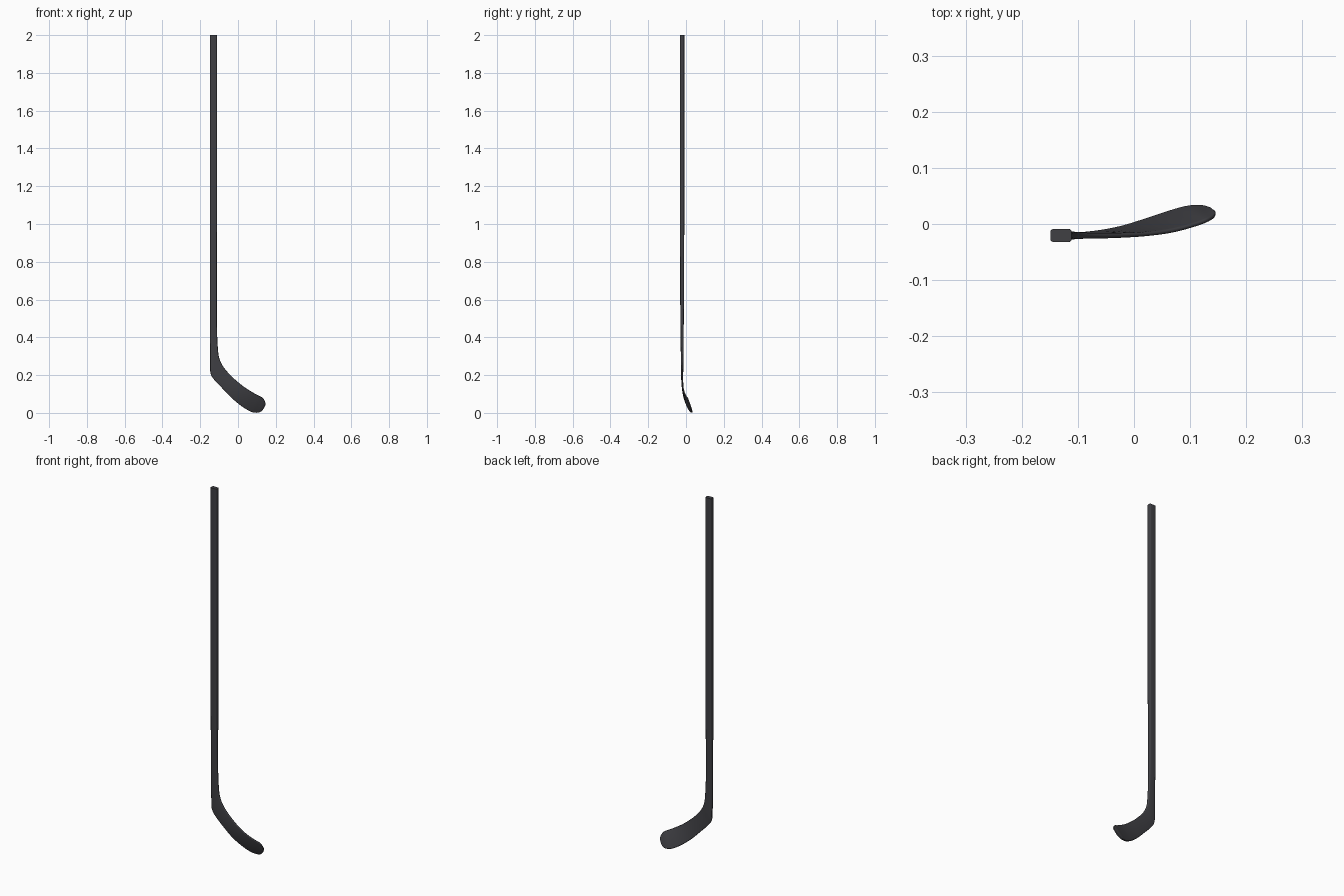
import bpy, bmesh, math
from mathutils import Vector

if "Cube" in bpy.data.objects:
    bpy.data.objects.remove(bpy.data.objects["Cube"])

# Stations from butt to toe: lower/heel edge xyz, upper/inner edge xyz, thickness
S = [
    ((-.149, -.0205, 2.0), (-.111, -.0205, 2.0), .023),
    ((-.149, -.0205, 1.2), (-.111, -.0205, 1.2), .023),
    ((-.149, -.0205, .65), (-.112, -.0205, .65), .021),
    ((-.149, -.0205, .42), (-.111, -.0205, .44), .016),
    ((-.148, -.0205, .28), (-.105, -.0205, .325), .014),
    ((-.146, -.0205, .213), (-.095, -.0205, .278), .012),
    ((-.128, -.0205, .178), (-.071, -.0210, .235), .010),
    ((-.083, -.0175, .130), (-.027, -.0205, .187), .009),
    ((-.030, -.0080, .076), (.025, -.0180, .143), .008),
    ((.020, .0070, .035), (.070, -.0120, .113), .008),
    ((.065, .0220, .008), (.108, -.0020, .092), .008),
    ((.096, .0300, .001), (.130, .0060, .080), .008),
    ((.119, .0315, .006), (.141, .0120, .065), .007),
    ((.134, .0285, .021), (.145, .0180, .052), .006),
    ((.141, .0250, .034), (.145, .0220, .043), .003),
]
STEPS = 5


def spline(rows, steps):
    """Catmull-Rom interpolation of equal-length number rows."""
    out = []
    for i in range(len(rows) - 1):
        a, b = rows[max(i - 1, 0)], rows[i]
        c, d = rows[i + 1], rows[min(i + 2, len(rows) - 1)]
        for k in range(steps):
            t = k / steps
            out.append([.5 * (2 * q + (r - p) * t + (2 * p - 5 * q + 4 * r - s) * t * t
                              + (3 * q - p - 3 * r + s) * t ** 3)
                        for p, q, r, s in zip(a, b, c, d)])
    return out + [rows[-1]]


def rounded_rect(w, h):
    """Cross-section with rounded corners; thin sections get fully round edges."""
    r = min(.0055, h * .48, w * .48)
    pts = []
    for q, (sx, sy) in enumerate(((1, 1), (-1, 1), (-1, -1), (1, -1))):
        for k in range(5):
            a = math.pi / 2 * (q + k / 4)
            pts.append((sx * (w / 2 - r) + r * math.cos(a), sy * (h / 2 - r) + r * math.sin(a)))
    return pts


rows = spline([[*lo, *up, t] for lo, up, t in S], STEPS)
mids = [(Vector(r[:3]) + Vector(r[3:6])) / 2 for r in rows]

# Shaft and curved blade as one continuous loft
bm = bmesh.new()
rings = []
for i, r in enumerate(rows):
    across = Vector(r[3:6]) - Vector(r[:3])
    width = across.length
    across.normalize()
    tangent = mids[min(i + 1, len(mids) - 1)] - mids[max(i - 1, 0)]
    normal = tangent.cross(across).normalized()
    rings.append([bm.verts.new(mids[i] + across * u + normal * v)
                  for u, v in rounded_rect(width, r[6])])
n = len(rings[0])
for a, b in zip(rings, rings[1:]):
    for k in range(n):
        bm.faces.new((a[k], a[(k + 1) % n], b[(k + 1) % n], b[k]))
bm.faces.new(rings[0])
bm.faces.new(rings[-1])
bmesh.ops.recalc_face_normals(bm, faces=bm.faces[:])

mesh = bpy.data.meshes.new("hockey_stick")
bm.to_mesh(mesh)
bm.free()
stick = bpy.data.objects.new("hockey_stick", mesh)
bpy.context.collection.objects.link(stick)

# Dark carbon finish
mat = bpy.data.materials.new("dark_carbon")
mat.diffuse_color = (.05, .05, .057, 1)
mat.use_nodes = True
mat.node_tree.nodes["Principled BSDF"].inputs["Base Color"].default_value = mat.diffuse_color
mesh.materials.append(mat)

bpy.context.view_layer.objects.active = stick
stick.select_set(True)
bpy.ops.object.shade_smooth_by_angle(angle=math.radians(40))
